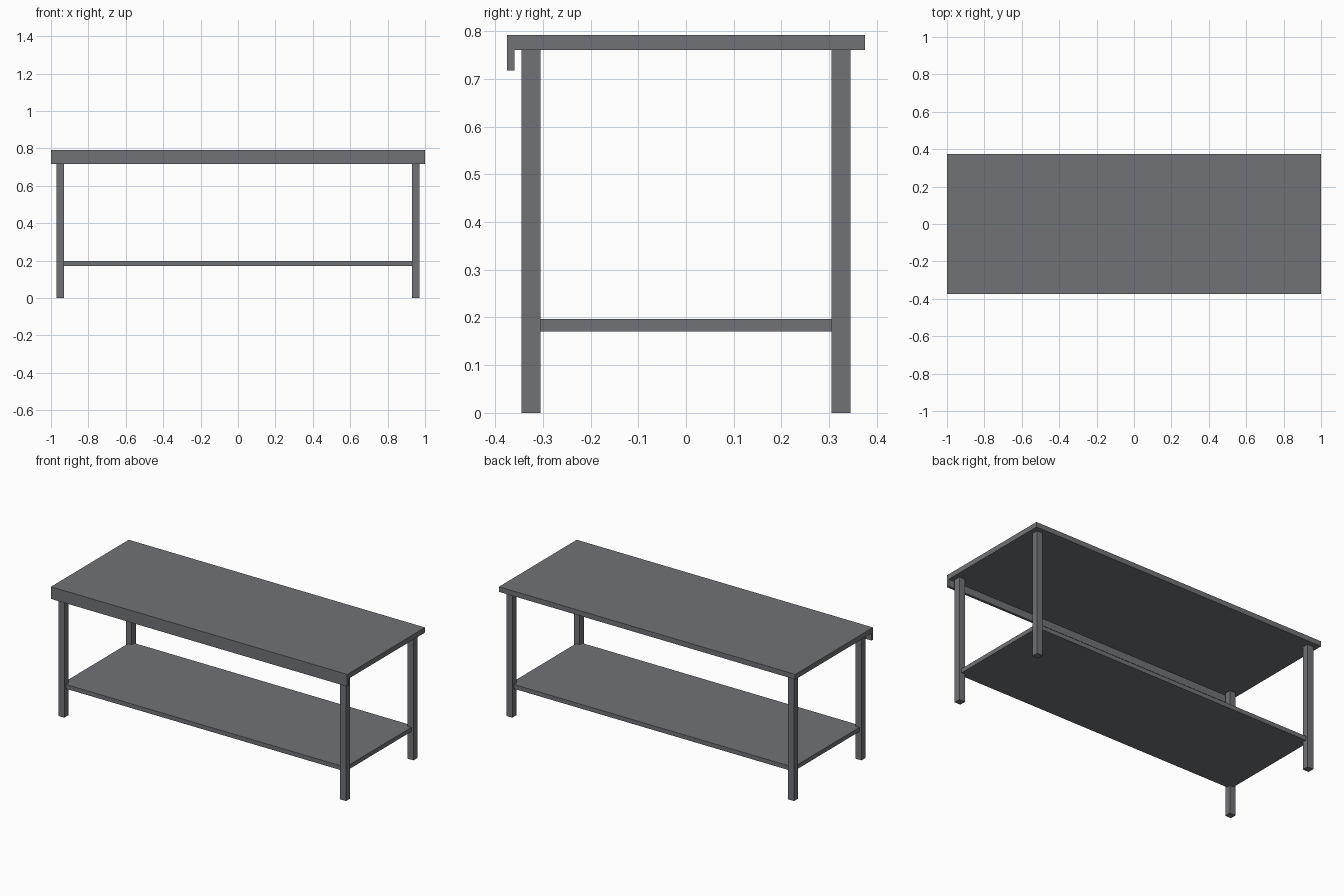
import bpy, bmesh

if "Cube" in bpy.data.objects:
    bpy.data.objects.remove(bpy.data.objects["Cube"])

# Dark steel colour shared by every part
steel = bpy.data.materials.new("steel")
steel.diffuse_color = (0.16, 0.17, 0.185, 1)
steel.use_nodes = True
steel.node_tree.nodes["Principled BSDF"].inputs["Base Color"].default_value = steel.diffuse_color


def box(name, x0, x1, y0, y1, z0, z1):
    return prism(name, [(y0, z0), (y1, z0), (y1, z1), (y0, z1)], x0, x1)


def prism(name, profile, x0, x1):
    """Extrude a (y, z) profile along x."""
    bm = bmesh.new()
    face = bm.faces.new([bm.verts.new((x0, y, z)) for y, z in profile])
    ext = bmesh.ops.extrude_face_region(bm, geom=[face])
    verts = [g for g in ext["geom"] if isinstance(g, bmesh.types.BMVert)]
    bmesh.ops.translate(bm, verts=verts, vec=(x1 - x0, 0, 0))
    bmesh.ops.recalc_face_normals(bm, faces=bm.faces)
    mesh = bpy.data.meshes.new(name)
    bm.to_mesh(mesh)
    bm.free()
    mesh.materials.append(steel)
    obj = bpy.data.objects.new(name, mesh)
    bpy.context.collection.objects.link(obj)
    return obj


TOP_Z, UNDER_Z, LIP_Z = 0.792, 0.761, 0.718
LEG_X, LEG_Y, LEG_W = 0.931, 0.305, 0.04   # inner leg faces and leg width
INSET = 0.025                              # how far the shelf enters the legs

# Table top with a hanging lip along the front edge
prism("table_top", [(-0.375, LIP_Z), (-0.36, LIP_Z), (-0.36, UNDER_Z),
                    (0.375, UNDER_Z), (0.375, TOP_Z), (-0.375, TOP_Z)], -1, 1)

# Lower shelf let into the legs
sx, sy = LEG_X + INSET, LEG_Y + INSET
box("lower_shelf", -sx, sx, -sy, sy, 0.171, 0.197)

# Four square legs
for sx, side in ((-1, "left"), (1, "right")):
    for sy, end in ((-1, "front"), (1, "back")):
        xs = sorted((sx * LEG_X, sx * (LEG_X + LEG_W)))
        ys = sorted((sy * LEG_Y, sy * (LEG_Y + LEG_W)))
        box(f"{end}_{side}_leg", *xs, *ys, 0, UNDER_Z)
